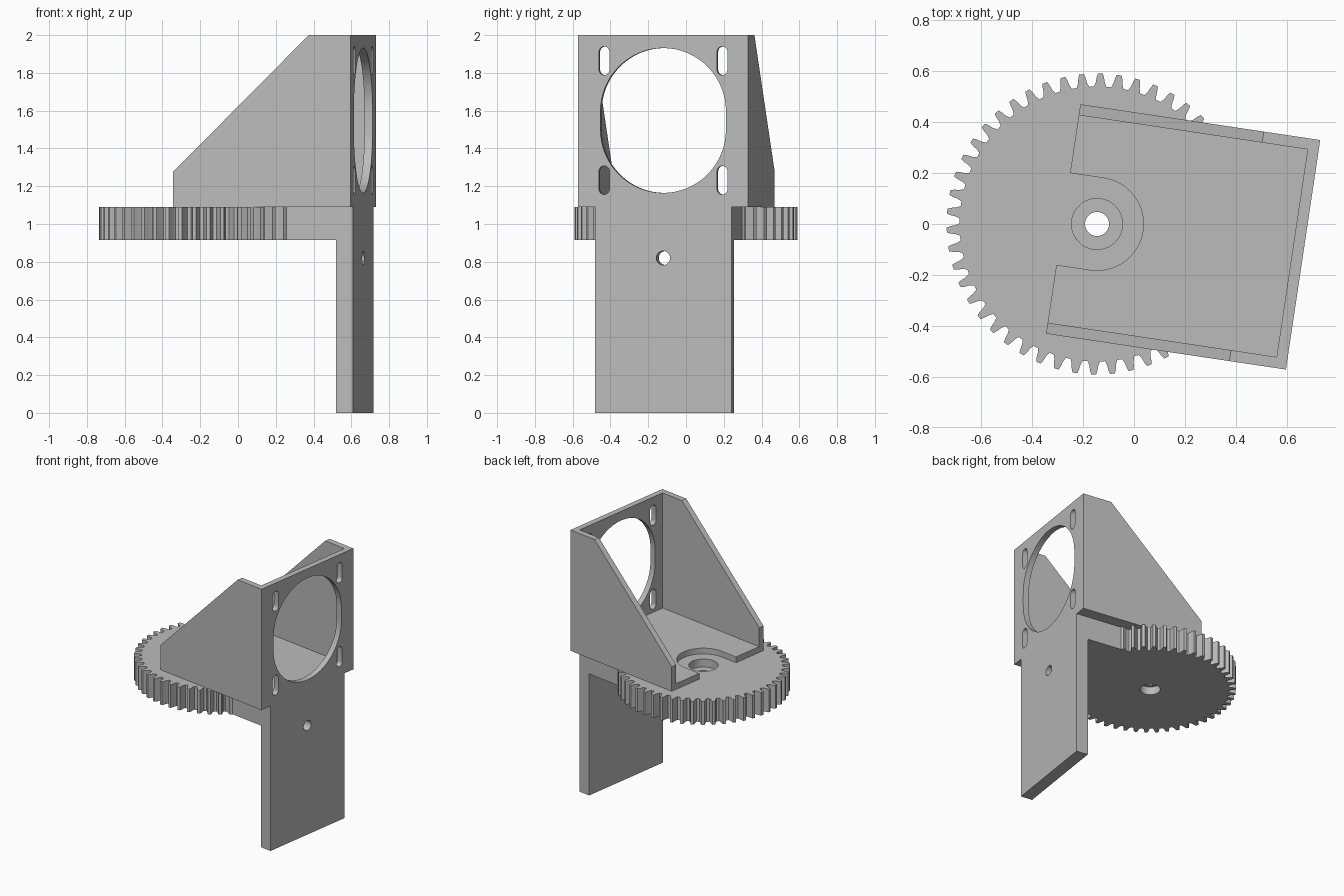
import bpy, bmesh
from math import sin, cos, pi, radians
from mathutils import Matrix

if "Cube" in bpy.data.objects:
    bpy.data.objects.remove(bpy.data.objects["Cube"])

grey = bpy.data.materials.new("plain_grey")
grey.use_nodes = True
grey.diffuse_color = (0.5, 0.5, 0.5, 1)
grey.node_tree.nodes["Principled BSDF"].inputs["Base Color"].default_value = (0.5, 0.5, 0.5, 1)

# The whole model is turned slightly about the gear axis
PLACE = Matrix.Translation((-0.145, 0, 0)) @ Matrix.Rotation(radians(-8.5), 4, "Z")
# Extrusion directions for outlines drawn in (x, y), (y, z) and (x, z)
ALONG_Z = Matrix.Identity(4)
ALONG_X = Matrix(((0, 0, 1, 0), (1, 0, 0, 0), (0, 1, 0, 0), (0, 0, 0, 1)))
ALONG_Y = Matrix(((1, 0, 0, 0), (0, 0, -1, 0), (0, 1, 0, 0), (0, 0, 0, 1)))


def baked(obj):
    """Swap an object for a clean mesh of its evaluated shape."""
    graph = bpy.context.evaluated_depsgraph_get()
    mesh = bpy.data.meshes.new_from_object(obj.evaluated_get(graph))
    bm = bmesh.new()
    bm.from_mesh(mesh)
    bmesh.ops.remove_doubles(bm, verts=bm.verts, dist=1e-5)
    bmesh.ops.recalc_face_normals(bm, faces=bm.faces)
    bm.to_mesh(mesh)
    bm.free()
    new = bpy.data.objects.new(obj.name, mesh)
    name = obj.name
    bpy.data.objects.remove(obj)
    bpy.context.collection.objects.link(new)
    new.name = name
    return new


def plate(name, loops, low, high, along=ALONG_Z):
    """Extrude an outline, with optional holes, from low to high."""
    curve = bpy.data.curves.new(name, "CURVE")
    curve.dimensions, curve.fill_mode = "2D", "BOTH"
    curve.extrude = (high - low) / 2
    for loop in loops:
        spline = curve.splines.new("POLY")
        spline.points.add(len(loop) - 1)
        for point, (a, b) in zip(spline.points, loop):
            point.co = (a, b, 0, 1)
        spline.use_cyclic_u = True
    obj = bpy.data.objects.new(name, curve)
    bpy.context.collection.objects.link(obj)
    obj = baked(obj)
    obj.data.transform(along @ Matrix.Translation((0, 0, (low + high) / 2)))
    return obj


def combine(obj, others, operation):
    """Boolean the other objects into obj and remove them."""
    for other in others:
        mod = obj.modifiers.new("cut", "BOOLEAN")
        mod.operation, mod.solver, mod.object = operation, "EXACT", other
        bpy.context.view_layer.update()
        obj = baked(obj)
        bpy.data.objects.remove(other)
    return obj


def rect(a0, a1, b0, b1):
    return [(a0, b0), (a1, b0), (a1, b1), (a0, b1)]


def slot(a, b, r, half=0.0, n=32):
    """Upright slot outline; a circle when half is zero."""
    pts = []
    for side in (1, -1):
        count = n + 1 if half else n
        for i in range(count):
            t = pi * i / n + (0 if side > 0 else pi)
            pts.append((a + r * cos(t), b + side * half + r * sin(t)))
    return pts


def finish(obj):
    obj.data.materials.clear()
    obj.data.materials.append(grey)
    obj.matrix_world = PLACE
    bpy.ops.object.select_all(action="DESELECT")
    obj.select_set(True)
    bpy.context.view_layer.objects.active = obj
    bpy.ops.object.shade_smooth_by_angle(angle=radians(25))


WALL = 0.0435
BACK, FACE, SIDE = -0.134, 0.817, 0.455      # bracket extents
GEAR_LOW, GEAR_TOP, TOP = 0.915, 1.09, 2.0
TEETH = 50

# Gear: each tooth is a tapered profile (fraction of pitch, radius)
tooth = [(-0.36, 0.539), (-0.25, 0.556), (-0.2, 0.575), (-0.13, 0.59),
         (0.13, 0.59), (0.2, 0.575), (0.25, 0.556), (0.36, 0.539)]
outline = []
for k in range(TEETH):
    for f, r in tooth:
        t = 2 * pi * (k + 0.5 + f) / TEETH
        outline.append((r * cos(t), r * sin(t)))
gear = plate("gear_and_arm", [outline], GEAR_LOW, GEAR_TOP)

# Arm and hanging panel with its screw hole
arm = plate("arm", [rect(0.2, 0.8, -0.366, 0.366)], GEAR_LOW, GEAR_TOP)
panel = plate("panel", [rect(-0.366, 0.366, 0, GEAR_TOP), slot(0, 0.82, 0.037)],
              0.727, FACE, ALONG_X)
gear = combine(gear, [arm, panel], "UNION")

# Stepped axle hole
bores = [plate("bore", [slot(0, 0, r)], low, high) for r, low, high in
         ((0.1, 1.03, 1.2), (0.047, 0.8, 1.2), (0.07, 0.8, 0.975))]
gear = combine(gear, bores, "DIFFERENCE")
finish(gear)

# Bracket face with a large opening and four adjusting slots
mid, reach, travel = 1.548, 0.316, 0.0475
loops = [rect(-SIDE, SIDE, GEAR_TOP, TOP), slot(0, mid, 0.336, travel)]
loops += [slot(a, mid + b, 0.028, travel, 12)
          for a in (-reach, reach) for b in (-reach, reach)]
bracket = plate("bracket", loops, FACE - WALL, FACE, ALONG_X)

# Floor with a round-ended notch clearing the axle
notch = [(0.182 * sin(t), -0.182 * cos(t)) for t in [pi * i / 32 for i in range(33)]]
floor_loop = [(BACK, -SIDE), (FACE - 0.01, -SIDE), (FACE - 0.01, SIDE), (BACK, SIDE),
              (BACK, 0.182)] + notch[::-1] + [(BACK, -0.182)]
floor = plate("floor", [floor_loop], GEAR_TOP, GEAR_TOP + WALL)

# Sloped side walls
profile = [(BACK, GEAR_TOP), (FACE - 0.01, GEAR_TOP), (FACE - 0.01, TOP),
           (0.593, TOP), (BACK, 1.275)]
walls = [plate("wall", [profile], low, low + WALL, ALONG_Y)
         for low in (-SIDE, SIDE - WALL)]
bracket = combine(bracket, [floor] + walls, "UNION")
finish(bracket)
